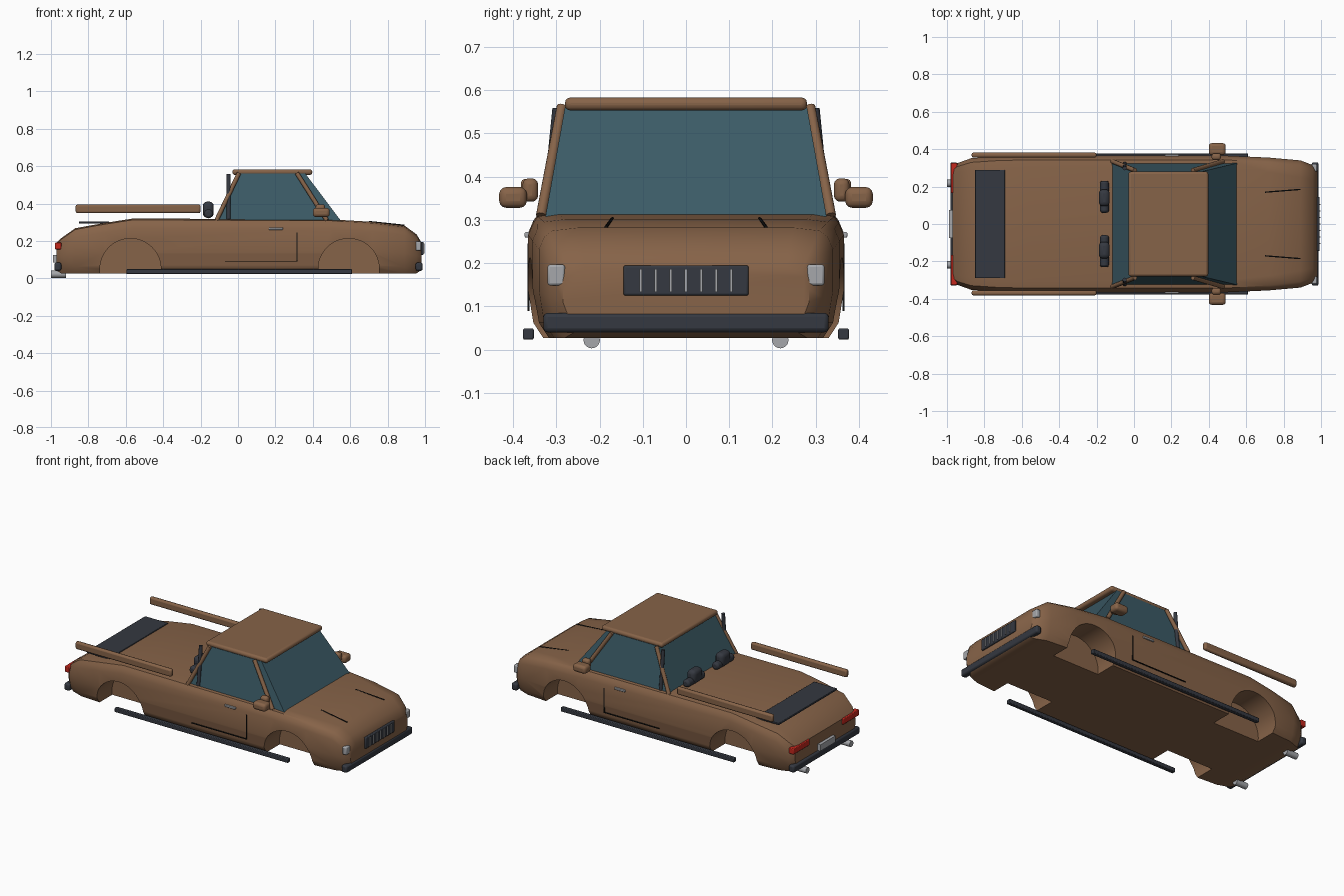
import bpy, bmesh, math
from mathutils import Vector

old = bpy.data.objects.get("Cube")
if old:
    bpy.data.objects.remove(old, do_unlink=True)


def material(name, *rgb):
    m = bpy.data.materials.new(name)
    m.use_nodes = True
    m.diffuse_color = (*rgb, 1)
    m.node_tree.nodes["Principled BSDF"].inputs["Base Color"].default_value = (*rgb, 1)
    return m


brown = material("brown paint", .24, .125, .065)
dark = material("dark trim", .035, .04, .052)
glass = material("teal glass", .045, .105, .135)
red = material("red lens", .55, .02, .012)
silver = material("silver", .38, .39, .41)
black = material("black seam", .006, .006, .006)


def finish(ob, mat, bevel=0, segments=2):
    """Give a part its colour, rounded edges and smooth shading."""
    ob.data.materials.clear()
    ob.data.materials.append(mat)
    if bevel:
        mod = ob.modifiers.new("Rounding", "BEVEL")
        mod.width, mod.segments = bevel, segments
    bpy.ops.object.select_all(action="DESELECT")
    ob.select_set(True)
    bpy.context.view_layer.objects.active = ob
    bpy.ops.object.shade_smooth_by_angle(angle=math.radians(35))
    return ob


def from_bmesh(name, bm):
    bmesh.ops.recalc_face_normals(bm, faces=bm.faces)
    mesh = bpy.data.meshes.new(name)
    bm.to_mesh(mesh)
    bm.free()
    ob = bpy.data.objects.new(name, mesh)
    bpy.context.collection.objects.link(ob)
    return ob


def box(name, xs, ys, zs, mat, bevel=0, segments=2):
    bm = bmesh.new()
    bmesh.ops.create_cube(bm, size=1)
    for v in bm.verts:
        v.co = [(lo + hi) / 2 + c * (hi - lo) for c, (lo, hi) in zip(v.co, (xs, ys, zs))]
    return finish(from_bmesh(name, bm), mat, bevel, segments)


def rod(name, a, b, radius, mat, sides=12, bevel=0):
    a, b = Vector(a), Vector(b)
    bpy.ops.mesh.primitive_cylinder_add(vertices=sides, radius=radius, depth=(b - a).length,
                                        location=(a + b) / 2)
    ob = bpy.context.object
    ob.name = name
    ob.rotation_euler = (b - a).to_track_quat("Z", "Y").to_euler()
    return finish(ob, mat, bevel)


def loft(name, rings):
    """Skin a list of closed rings and cap both ends."""
    bm = bmesh.new()
    loops = [[bm.verts.new(p) for p in ring] for ring in rings]
    n = len(loops[0])
    for r, s in zip(loops, loops[1:]):
        for i in range(n):
            bm.faces.new((r[i], r[(i + 1) % n], s[(i + 1) % n], s[i]))
    bm.faces.new(loops[0])
    bm.faces.new(loops[-1])
    return from_bmesh(name, bm)


# Body shell: x, half width, bottom, top, shoulder inset
stations = [(-.97, .30, .04, .19, .03), (-.945, .325, .027, .215, .04),
            (-.87, .352, .027, .268, .05), (-.72, .362, .027, .295, .05),
            (-.56, .365, .027, .32, .05), (.5, .365, .027, .315, .05),
            (.72, .355, .027, .302, .06), (.89, .34, .027, .282, .07),
            (.955, .315, .027, .235, .06), (.982, .285, .045, .19, .04)]


def section(x, w, low, high, inset):
    waist = low + .45 * (min(high, .27) - low)
    half = [(w - .035, low), (w - .012, low + .035), (w, waist), (w, high - .05),
            (w - .012, high - .022), (w - .45 * inset, high - .007), (w - inset * 1.3, high)]
    return [(x, y, z) for y, z in half] + [(x, -y, z) for y, z in reversed(half)]


body = finish(loft("body", [section(*s) for s in stations]), brown)

# Wheel wells cut into both sides
for wx in (-.575, .592):
    for side in (1, -1):
        cutter = rod("wheel_well_cutter", (wx, side * .2, .05), (wx, side * .5, .05), .163, brown, 48)
        cutter.hide_render = True
        cutter.hide_set(True)
        cut = body.modifiers.new("Wheel well", "BOOLEAN")
        cut.operation, cut.object, cut.solver = "DIFFERENCE", cutter, "EXACT"
bpy.context.view_layer.update()
cut_mesh = bpy.data.meshes.new_from_object(body.evaluated_get(bpy.context.evaluated_depsgraph_get()))
body.modifiers.clear()
body.data = cut_mesh
for ob in [o for o in bpy.data.objects if o.name.startswith("wheel_well_cutter")]:
    bpy.data.objects.remove(ob, do_unlink=True)
finish(body, brown)

# Cabin glass and roof
def rect(x0, x1, w, z):
    return [(x0, -w, z), (x1, -w, z), (x1, w, z), (x0, w, z)]


finish(loft("cabin_glass", [rect(-.12, .55, .325, .308), rect(0, .36, .28, .56)]), glass)
box("roof", (-.03, .397), (-.28, .28), (.553, .583), brown, .013, 3)

# Flat parts along the centre line
box("rear_deck_panel", (-.85, -.69), (-.29, .29), (.293, .305), dark, .003)
box("front_bumper", (.95, .987), (-.33, .33), (.04, .085), dark, .01)
box("rear_bumper", (-.982, -.945), (-.33, .33), (.04, .085), dark, .01)
box("number_plate", (-.989, -.965), (-.075, .075), (.085, .125), silver)
box("grille", (.97, .992), (-.145, .145), (.125, .195), dark, .005)
for i in range(7):
    y = (i - 3) * .035
    box("grille_slat", (.985, .998), (y - .003, y + .003), (.133, .187), silver)

# Parts repeated on both sides
for s, tag in ((1, "left"), (-1, "right")):
    def sided(name, xs, ys, zs, mat, bevel=0, segments=2):
        return box(f"{tag}_{name}", xs, sorted(s * y for y in ys), zs, mat, bevel, segments)

    def bar(name, a, b, radius, mat, sides=12, bevel=0):
        return rod(f"{tag}_{name}", (a[0], s * a[1], a[2]), (b[0], s * b[1], b[2]),
                   radius, mat, sides, bevel)

    # Pillars
    bar("front_pillar", (.475, .335, .31), (.315, .287, .562), .012, brown)
    bar("rear_pillar", (-.115, .335, .31), (.005, .287, .562), .012, brown)
    bar("middle_pillar", (-.05, .322, .315), (-.05, .298, .558), .011, dark)

    # Side rail and sill
    sided("bed_rail", (-.868, -.2), (.355, .382), (.348, .395), brown, .01)
    sided("side_sill", (-.597, .61), (.352, .377), (.023, .049), dark, .004)

    # Mirror
    sided("mirror_housing", (.40, .49), (.368, .432), (.328, .376), brown, .016, 3)
    sided("mirror_stalk", (.415, .465), (.342, .378), (.342, .396), brown, .014, 3)

    # Lamps and exhaust
    sided("headlight", (.95, .978), (.28, .32), (.148, .197), silver, .006)
    sided("tail_light", (-.978, -.945), (.165, .327), (.155, .192), red, .004)
    bar("exhaust", (-1, .218, .022), (-.92, .218, .022), .019, silver, 20)

    # Roll cushions behind the cabin
    bar("cushion_roll", (-.158, .06, .345), (-.158, .23, .345), .024, dark, 16, .012)
    sided("cushion_pad", (-.188, -.13), (.095, .185), (.325, .41), dark, .022, 3)

    # Door seams, handle and hood creases
    sided("door_lower_seam", (-.07, .317), (.362, .367), (.089, .094), black)
    sided("door_front_seam", (.312, .317), (.362, .367), (.089, .245), black)
    sided("door_handle", (.165, .24), (.36, .373), (.259, .272), silver, .003)
    bar("hood_crease", (.70, .17, .303), (.89, .185, .283), .004, black, 6)
